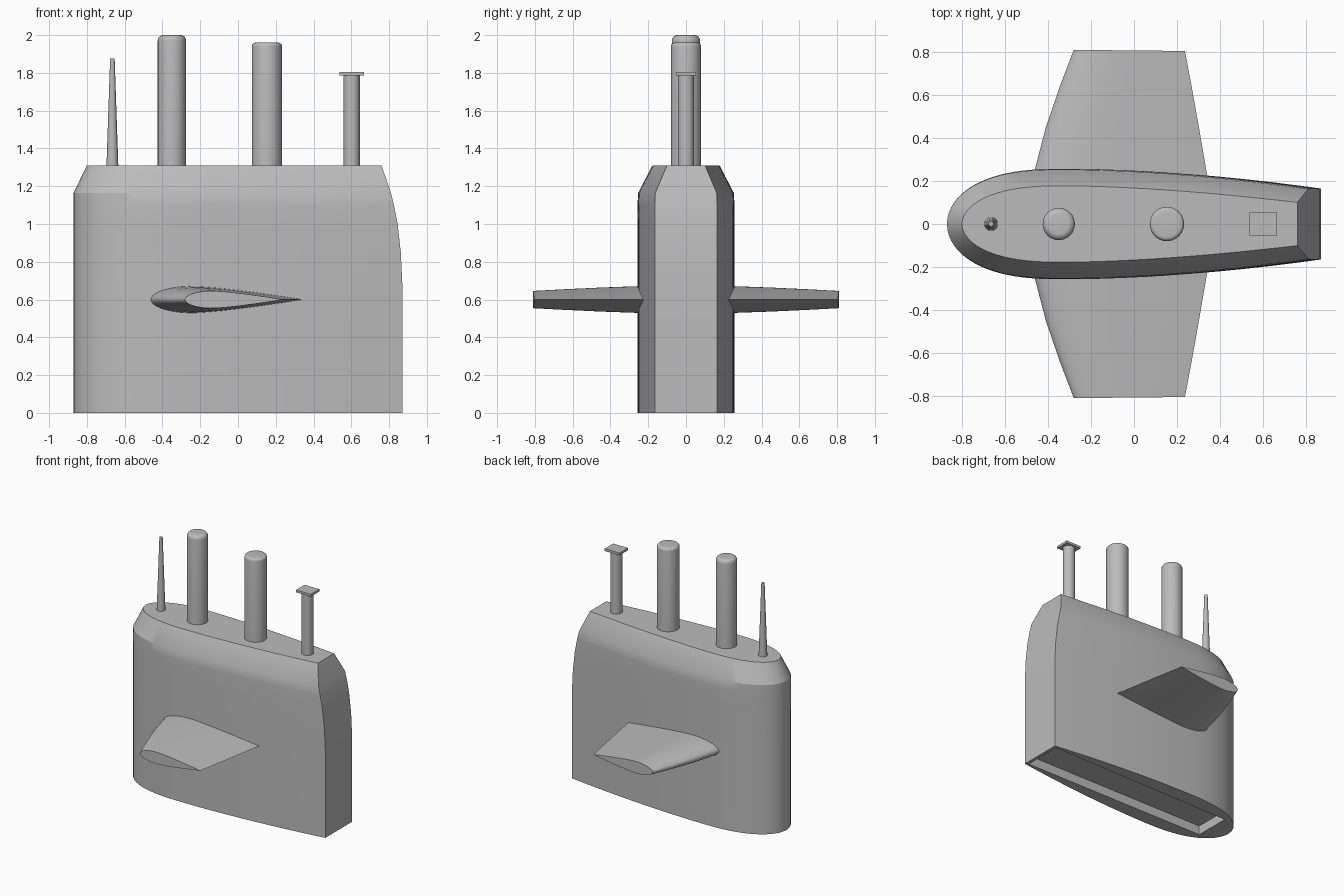
import bpy, bmesh, math

cube = bpy.data.objects.get("Cube")
if cube:
    bpy.data.objects.remove(cube, do_unlink=True)

grey = bpy.data.materials.new("plain grey")
grey.use_nodes = True
COLOUR = (0.5, 0.5, 0.5, 1)
grey.diffuse_color = COLOUR
grey.node_tree.nodes["Principled BSDF"].inputs["Base Color"].default_value = COLOUR


def finish(name, bm, angle=30):
    bmesh.ops.recalc_face_normals(bm, faces=bm.faces)
    mesh = bpy.data.meshes.new(name)
    bm.to_mesh(mesh)
    bm.free()
    obj = bpy.data.objects.new(name, mesh)
    bpy.context.collection.objects.link(obj)
    mesh.materials.append(grey)
    bpy.ops.object.select_all(action='DESELECT')
    obj.select_set(True)
    bpy.context.view_layer.objects.active = obj
    bpy.ops.object.shade_smooth_by_angle(angle=math.radians(angle))
    return obj


def loft(bm, rings):
    """Skin a list of closed rings of points; return the rings of vertices."""
    rows = [[bm.verts.new(p) for p in ring] for ring in rings]
    n = len(rows[0])
    for a, b in zip(rows, rows[1:]):
        for i in range(n):
            j = (i + 1) % n
            bm.faces.new((a[i], a[j], b[j], b[i]))
    return rows


# Sail: teardrop plan with a blunt tail, lofted upwards
def half_width(t):
    if t < 0.32:
        return 0.257 * math.sqrt(1 - ((0.32 - t) / 0.32) ** 2.6)
    return 0.257 - 0.092 * ((t - 0.32) / 0.68) ** 1.8


STEPS = 28
ts = [(i / STEPS) ** 2 for i in range(STEPS + 1)]


def plan(z, nose, tail, scale, taper=0):
    side = [(nose + t * (tail - nose), half_width(t) * (scale - taper * t * t)) for t in ts]
    return [(x, y, z) for x, y in side] + [(x, -y, z) for x, y in reversed(side[1:])]


levels = [(0, -0.87, 0.87, 1), (0.68, -0.87, 0.87, 1), (0.85, -0.87, 0.862, 1),
          (1.0, -0.87, 0.845, 1), (1.1, -0.87, 0.825, 1), (1.165, -0.87, 0.81, 0.985),
          (1.31, -0.80, 0.76, 0.70, 0.09)]
bm = bmesh.new()
rows = loft(bm, [plan(*level) for level in levels])
bm.faces.new(rows[0])
bm.faces.new(rows[-1])
sail = finish("sail", bm, 25)

# Shallow straight-sided recess under the sail
bm = bmesh.new()
recess = [(0.845, 0.15), (-0.72, 0.14), (-0.72, -0.14), (0.845, -0.15)]
rows = loft(bm, [[(x, y, z) for x, y in recess] for z in (-0.1, 0.07)])
bm.faces.new(rows[0])
bm.faces.new(rows[-1])
cutter = finish("recess_cutter", bm)
cutter.hide_render = True
cutter.hide_set(True)
cut = sail.modifiers.new("recess", 'BOOLEAN')
cut.object = cutter
cut.solver = 'EXACT'


# Diving planes: tapered symmetric aerofoils
def aerofoil(y, lead, trail, thick):
    n = 16
    us = [(i / n) ** 2 for i in range(n + 1)]

    def h(u):
        if u < 0.28:
            return math.sqrt(1 - ((0.28 - u) / 0.28) ** 2)
        return 1 - ((u - 0.28) / 0.72) ** 1.35
    top = [(lead + u * (trail - lead), thick * h(u)) for u in us]
    ring = top + [(x, -z) for x, z in reversed(top[1:-1])]
    tip = 0.01 if y > 0.75 else 0
    return [(x, y - tip * (x - lead), 0.6 + z) for x, z in ring]


sections = [(0.2, -0.475, 0.345, 0.073), (0.45, -0.41, 0.302, 0.064),
            (0.64, -0.345, 0.268, 0.055), (0.81, -0.28, 0.237, 0.046)]
for name, side in (("front_plane", -1), ("back_plane", 1)):
    bm = bmesh.new()
    rings = [[(x, side * y, z) for x, y, z in aerofoil(*s)] for s in sections]
    rows = loft(bm, rings)
    bm.faces.new(rows[0])
    bm.faces.new(rows[-1])
    finish(name, bm, 40)


# Masts: turned profiles with an optional rounded top
def mast(name, x, base, radius, top, fillet=0, sides=32):
    profile = [(base, 1.29)]
    if fillet:
        for k in range(6):
            a = k / 5 * math.pi / 2
            profile.append((radius - fillet * (1 - math.cos(a)), top - fillet * (1 - math.sin(a))))
    else:
        profile.append((radius, top))
    rings = [[(x + r * math.cos(2 * math.pi * i / sides), r * math.sin(2 * math.pi * i / sides), z)
              for i in range(sides)] for r, z in profile]
    bm = bmesh.new()
    rows = loft(bm, rings)
    bm.faces.new(rows[0])
    bm.faces.new(rows[-1])
    finish(name, bm)


mast("whip_antenna", -0.665, 0.032, 0.012, 1.875, sides=16)
mast("tall_mast", -0.35, 0.075, 0.075, 2.0, 0.03)
mast("second_mast", 0.153, 0.08, 0.08, 1.96, 0.02)
mast("thin_mast", 0.602, 0.043, 0.043, 1.79)

# Flat plate on the thin mast
bm = bmesh.new()
bmesh.ops.create_cube(bm, size=1)
for v in bm.verts:
    v.co = (0.602 + v.co.x * 0.128, v.co.y * 0.105, 1.796 + v.co.z * 0.018)
finish("mast_plate", bm)
